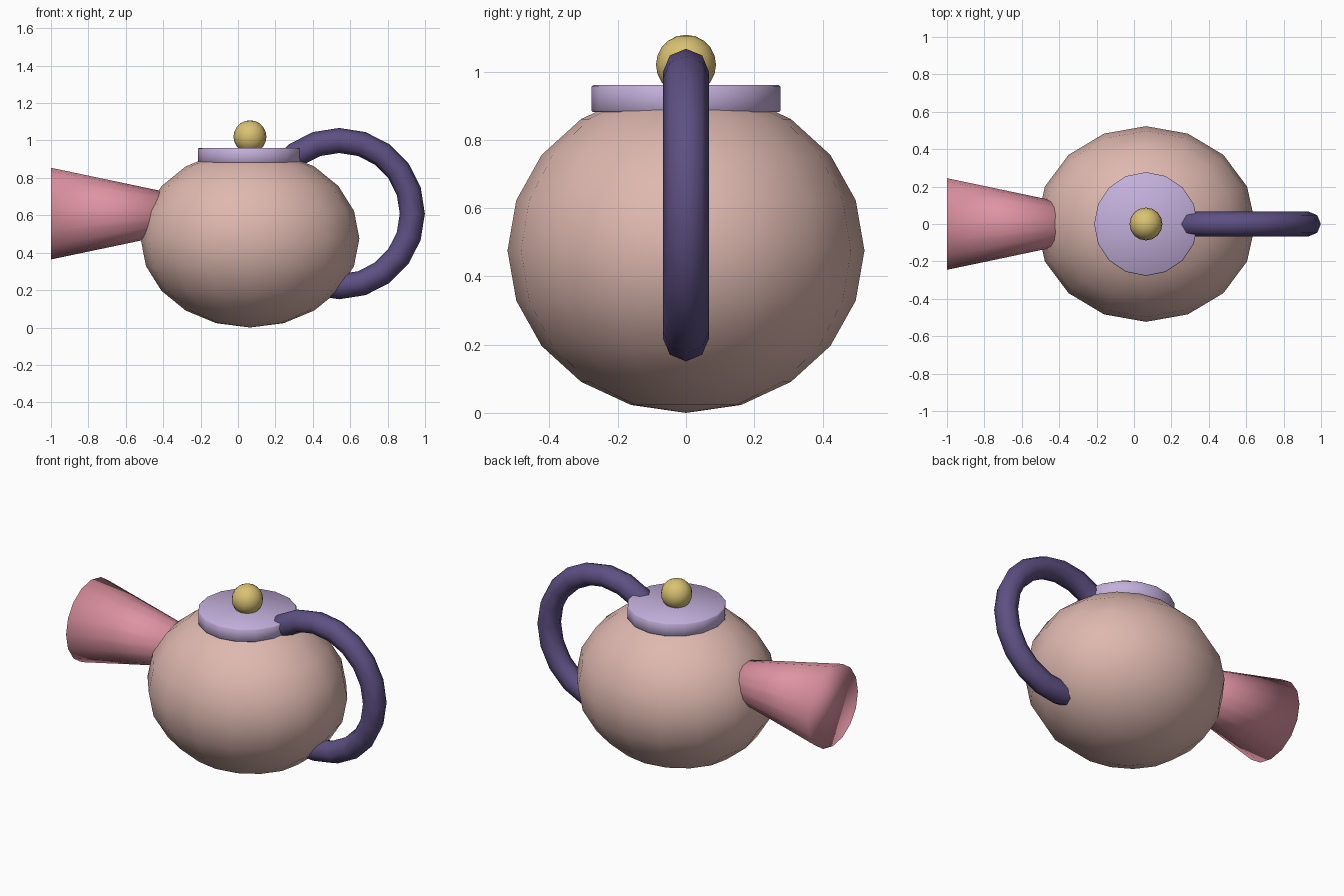
import bpy
from math import radians

# Remove the default object
cube = bpy.data.objects.get("Cube")
if cube:
    bpy.data.objects.remove(cube, do_unlink=True)


def material(name, rgb):
    mat = bpy.data.materials.new(name)
    mat.use_nodes = True
    mat.diffuse_color = (*rgb, 1)
    bsdf = next(n for n in mat.node_tree.nodes if n.type == "BSDF_PRINCIPLED")
    bsdf.inputs["Base Color"].default_value = (*rgb, 1)
    return mat


def finish(name, mat):
    """Name, colour and smooth the newly added primitive."""
    obj = bpy.context.object
    obj.name = name
    obj.data.materials.append(mat)
    bpy.ops.object.shade_smooth()
    return obj


SIDES, RINGS = 16, 10
AXIS_X = 0.064    # centre line of body, lid and knob
SIDE_Z = 0.609    # height of spout and handle

# Squashed round body
bpy.ops.mesh.primitive_uv_sphere_add(segments=SIDES, ring_count=RINGS, radius=1,
                                     location=(AXIS_X, 0, 0.476))
body = finish("body", material("dusty peach", (0.73, 0.48, 0.43)))
body.scale = (0.585, 0.523, 0.476)

# Flat lid with a fine softened rim
bpy.ops.mesh.primitive_cylinder_add(vertices=SIDES, radius=0.277, depth=0.08,
                                    location=(AXIS_X, 0, 0.921))
lid = finish("lid", material("lilac", (0.55, 0.43, 0.71)))
rim = lid.modifiers.new("soft rim", "BEVEL")
rim.width = 0.005
rim.segments = 1
rim.limit_method = "ANGLE"
rim.angle_limit = radians(40)

# Round knob
bpy.ops.mesh.primitive_uv_sphere_add(segments=SIDES, ring_count=RINGS, radius=0.088,
                                     location=(AXIS_X, 0, 1.02))
finish("lid_knob", material("mustard", (0.70, 0.54, 0.17)))

# Spout flaring outwards, its narrow end buried in the body
SPOUT_LENGTH = 0.7
bpy.ops.mesh.primitive_cone_add(vertices=SIDES, radius1=0.245, radius2=0.098,
                                depth=SPOUT_LENGTH, rotation=(0, radians(90), 0),
                                location=(-1 + SPOUT_LENGTH / 2, 0, SIDE_Z))
finish("spout", material("rose pink", (0.73, 0.29, 0.36)))

# Ring handle, its inner half buried in the body and lid
bpy.ops.mesh.primitive_torus_add(major_segments=20, minor_segments=8,
                                 major_radius=0.391, minor_radius=0.067,
                                 rotation=(radians(90), 0, 0),
                                 location=(0.541, 0, SIDE_Z))
finish("handle", material("deep violet", (0.11, 0.08, 0.225)))
